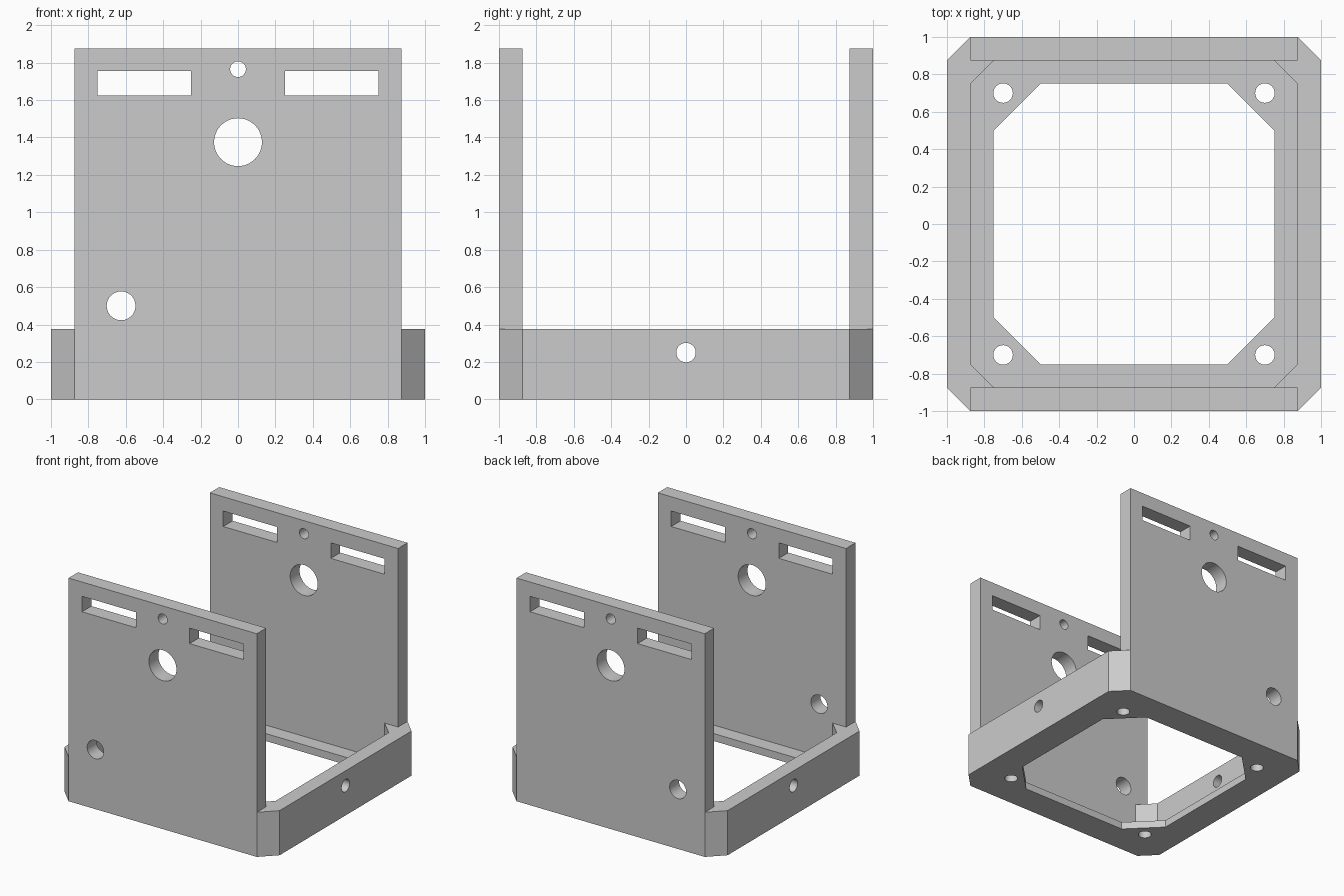
import bpy
import bmesh
import math
from mathutils import Matrix, Vector

default = bpy.data.objects.get("Cube")
if default:
    bpy.data.objects.remove(default, do_unlink=True)

grey = bpy.data.materials.new("plain_grey")
grey.use_nodes = True
colour = (0.6, 0.6, 0.6, 1)
grey.diffuse_color = colour
grey.node_tree.nodes["Principled BSDF"].inputs["Base Color"].default_value = colour

OUTER, WALL, CHAMFER = 1.0, 0.875, 0.125
RIM, TOP, FLOOR = 0.375, 1.875, 0.0625


def make_object(name, bm):
    bmesh.ops.recalc_face_normals(bm, faces=bm.faces)
    mesh = bpy.data.meshes.new(name)
    bm.to_mesh(mesh)
    bm.free()
    obj = bpy.data.objects.new(name, mesh)
    bpy.context.collection.objects.link(obj)
    return obj


def octagon(name, half, chamfer, low, high):
    """Square prism with cut corners."""
    bm = bmesh.new()
    near = half - chamfer
    corners = []
    for sx, sy in ((1, 1), (-1, 1), (-1, -1), (1, -1)):
        pair = [(sx * half, sy * near), (sx * near, sy * half)]
        corners += pair if sx * sy > 0 else pair[::-1]
    face = bm.faces.new([bm.verts.new((x, y, low)) for x, y in corners])
    grown = bmesh.ops.extrude_face_region(bm, geom=[face])["geom"]
    verts = [v for v in grown if isinstance(v, bmesh.types.BMVert)]
    bmesh.ops.translate(bm, verts=verts, vec=(0, 0, high - low))
    return make_object(name, bm)


def box(name, low, high):
    low, high = Vector(low), Vector(high)
    bm = bmesh.new()
    place = Matrix.Translation((low + high) / 2) @ Matrix.Diagonal((*(high - low), 1))
    bmesh.ops.create_cube(bm, size=1, matrix=place)
    return make_object(name, bm)


def drill(name, centre, radius, axis, length):
    bm = bmesh.new()
    turn = Vector((0, 0, 1)).rotation_difference(Vector(axis)).to_matrix().to_4x4()
    bmesh.ops.create_cone(bm, cap_ends=True, segments=48, radius1=radius, radius2=radius,
                          depth=length, matrix=Matrix.Translation(centre) @ turn)
    return make_object(name, bm)


# Solid block with chamfered corners
bracket = octagon("motor_bracket", OUTER, CHAMFER, 0, TOP)
bracket.data.materials.append(grey)

# Tray recess, floor opening, and the space between the upright plates
cutters = [
    octagon("recess_cutter", WALL, CHAMFER, FLOOR, 3),
    octagon("opening_cutter", 0.75, 0.25, -1, 1),
    box("gap_cutter", (-2, -WALL, RIM), (2, WALL, 3)),
]
for s in (-1, 1):
    # Trim the uprights to width above the rim
    x1, x2 = sorted((s * WALL, s * 2))
    cutters.append(box("edge_cutter", (x1, -2, RIM), (x2, 2, 3)))
    # Slots through both uprights
    x1, x2 = sorted((s * 0.25, s * 0.75))
    cutters.append(box("slot_cutter", (x1, -2, 1.625), (x2, 2, 1.755)))
    # Mounting holes in the floor
    for t in (-1, 1):
        cutters.append(drill("floor_hole_cutter", (s * 0.7, t * 0.7, 0), 0.052, (0, 0, 1), 0.5))

# Round holes through both uprights and both side rails
for x, z, radius in ((0, 1.765, 0.042), (0, 1.375, 0.128), (-0.625, 0.5, 0.077)):
    cutters.append(drill("upright_hole_cutter", (x, 0, z), radius, (0, 1, 0), 4))
cutters.append(drill("rail_hole_cutter", (0, 0, 0.25), 0.052, (1, 0, 0), 4))

# Apply the cuts in order, then discard the cutters
bpy.context.view_layer.objects.active = bracket
for cutter in cutters:
    cutter.hide_render = True
    mod = bracket.modifiers.new("cut", 'BOOLEAN')
    mod.operation = 'DIFFERENCE'
    mod.solver = 'EXACT'
    mod.object = cutter
    bpy.ops.object.modifier_apply(modifier=mod.name)
    bpy.data.objects.remove(cutter, do_unlink=True)

for poly in bracket.data.polygons:
    poly.material_index = 0

# Smooth hole walls, sharp edges elsewhere
bpy.ops.object.select_all(action='DESELECT')
bracket.select_set(True)
bpy.context.view_layer.objects.active = bracket
bpy.ops.object.shade_smooth_by_angle(angle=math.radians(30))
